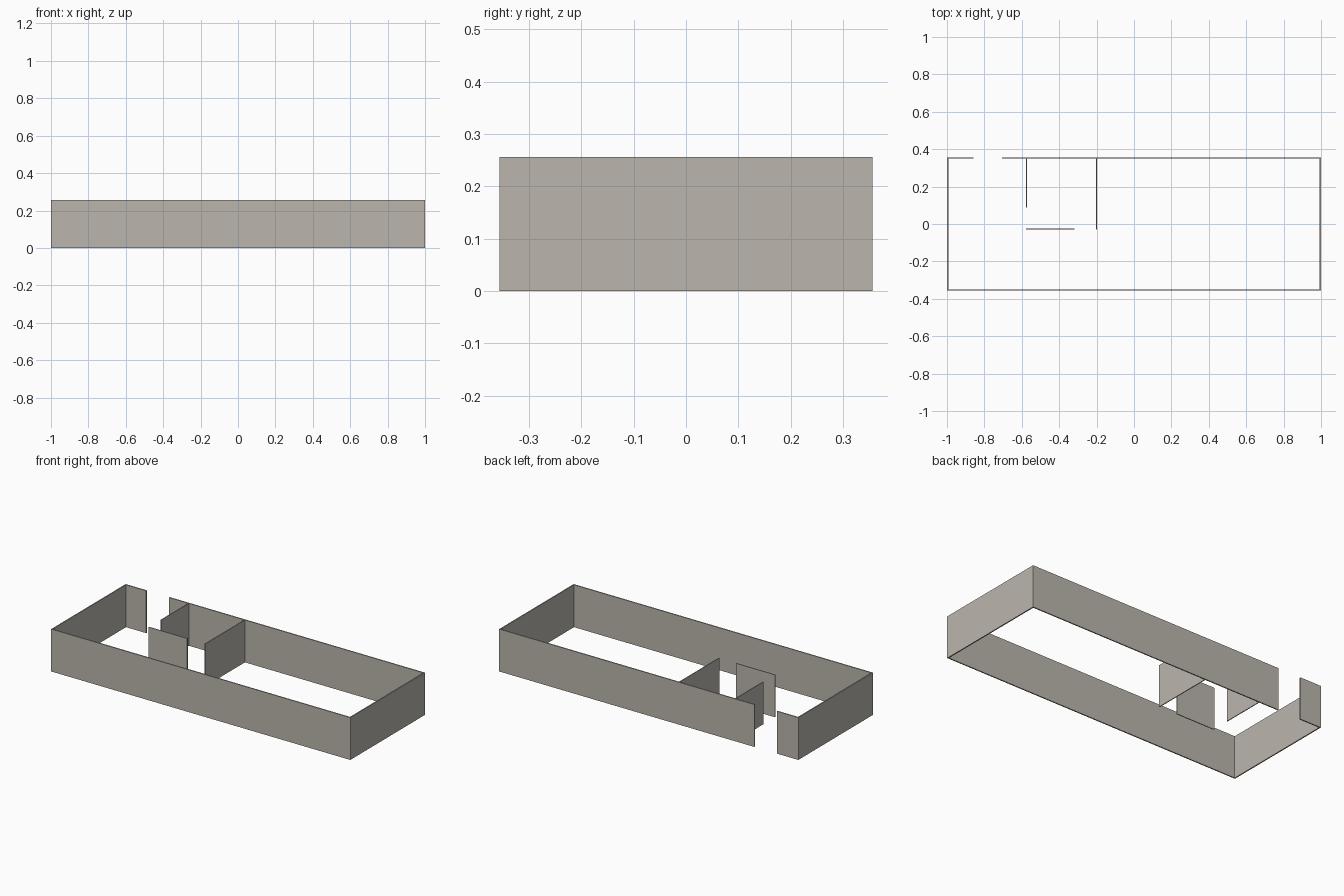
import bpy

if "Cube" in bpy.data.objects:
    bpy.data.objects.remove(bpy.data.objects["Cube"])

H = 0.256          # wall height
T = 0.007          # outer wall thickness
P = 0.005          # partition thickness
Y = 0.356          # half depth

mat = bpy.data.materials.new("warm grey plaster")
mat.diffuse_color = (0.50, 0.47, 0.42, 1)
mat.use_nodes = True
mat.node_tree.nodes["Principled BSDF"].inputs["Base Color"].default_value = mat.diffuse_color


def wall(name, x0, x1, y0, y1):
    """Upright wall slab standing on the ground."""
    bpy.ops.mesh.primitive_cube_add(size=1, location=((x0 + x1) / 2, (y0 + y1) / 2, H / 2))
    ob = bpy.context.object
    ob.name = name
    ob.scale = (x1 - x0, y1 - y0, H)
    bpy.ops.object.transform_apply(location=False, rotation=False, scale=True)
    ob.data.materials.append(mat)


# Outer walls, with a doorway gap in the back
wall("front_wall", -1, 1, -Y, -Y + T)
wall("left_wall", -1, -1 + T, -Y + T, Y - T)
wall("right_wall", 1 - T, 1, -Y + T, Y - T)
wall("back_wall_short", -1, -0.858, Y - T, Y)
wall("back_wall_long", -0.706, 1, Y - T, Y)

# Inner room partitions
wall("left_partition", -0.578, -0.578 + P, 0.087, Y - T)
wall("right_partition", -0.203, -0.203 + P, -0.029, Y - T)
wall("front_partition", -0.578, -0.319, -0.029, -0.029 + P)
